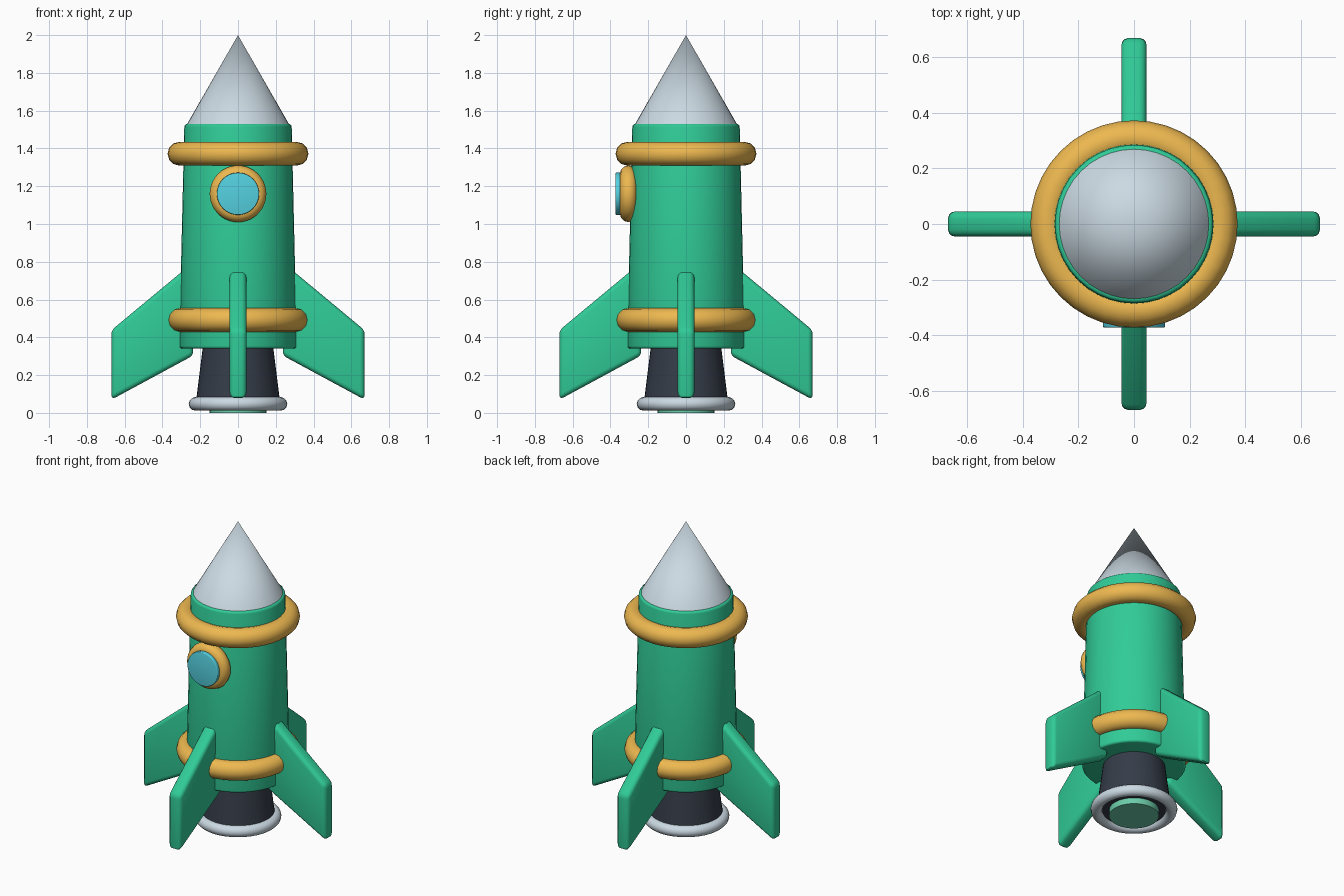
import bpy, bmesh, math
from mathutils import Matrix

if "Cube" in bpy.data.objects:
    bpy.data.objects.remove(bpy.data.objects["Cube"])


def material(name, rgb):
    m = bpy.data.materials.new(name)
    m.diffuse_color = (*rgb, 1)
    m.use_nodes = True
    m.node_tree.nodes["Principled BSDF"].inputs["Base Color"].default_value = m.diffuse_color
    return m


GREEN = material("green", (0.03, 0.60, 0.31))
GOLD = material("gold", (0.85, 0.48, 0.08))
SILVER = material("silver", (0.60, 0.70, 0.77))
DARK = material("dark", (0.035, 0.045, 0.065))
GLASS = material("glass", (0.09, 0.64, 0.75))
MINT = material("mint", (0.15, 0.60, 0.40))


def finish(ob, name, mat, bevel=0.0):
    ob.name = name
    ob.data.materials.append(mat)
    bpy.context.view_layer.objects.active = ob
    ob.select_set(True)
    if bevel:
        mod = ob.modifiers.new("Bevel", 'BEVEL')
        mod.width, mod.segments = bevel, 3
        mod.limit_method, mod.angle_limit = 'ANGLE', math.radians(40)
        bpy.ops.object.modifier_apply(modifier=mod.name)
    bpy.ops.object.shade_smooth_by_angle(angle=math.radians(40))
    ob.select_set(False)
    return ob


def cone(name, r1, r2, z1, z2, mat, bevel=0.0):
    bpy.ops.mesh.primitive_cone_add(vertices=40, radius1=r1, radius2=r2, depth=z2 - z1,
                                    location=(0, 0, (z1 + z2) / 2))
    return finish(bpy.context.object, name, mat, bevel)


def ring(name, major, minor, loc, mat, rot=(0, 0, 0)):
    bpy.ops.mesh.primitive_torus_add(major_radius=major, minor_radius=minor, location=loc,
                                     rotation=rot, major_segments=40, minor_segments=12)
    return finish(bpy.context.object, name, mat)


# Hull and nose
cone("hull", 0.312, 0.284, 0.34, 1.53, GREEN, 0.015)
cone("nose_cone", 0.275, 0.0, 1.52, 2.0, SILVER)

# Gold bands
ring("upper_band", 0.31, 0.063, (0, 0, 1.372), GOLD)
ring("lower_band", 0.308, 0.063, (0, 0, 0.492), GOLD)

# Porthole on the front
ring("porthole_frame", 0.105, 0.045, (0, -0.305, 1.16), GOLD, (math.pi / 2, 0, 0))
bpy.ops.mesh.primitive_cylinder_add(vertices=40, radius=0.112, depth=0.025,
                                    location=(0, -0.3605, 1.16), rotation=(math.pi / 2, 0, 0))
finish(bpy.context.object, "porthole_glass", GLASS, 0.005)

# Engine nozzle, rim and glowing outlet
cone("nozzle", 0.225, 0.185, 0.04, 0.36, DARK)
ring("nozzle_rim", 0.225, 0.036, (0, 0, 0.048), SILVER)
cone("engine_outlet", 0.15, 0.15, 0.0, 0.06, MINT)

# Four swept fins: one profile, rotated about the hull
PROFILE = [(0.235, 0.305), (0.67, 0.07), (0.67, 0.438), (0.27, 0.77)]
for i, side in enumerate(("right", "back", "left", "front")):
    bm = bmesh.new()
    face = bm.faces.new([bm.verts.new((x, -0.045, z)) for x, z in PROFILE])
    ext = bmesh.ops.extrude_face_region(bm, geom=[face])
    bmesh.ops.translate(bm, vec=(0, 0.09, 0),
                        verts=[v for v in ext["geom"] if isinstance(v, bmesh.types.BMVert)])
    bmesh.ops.recalc_face_normals(bm, faces=bm.faces)
    bm.transform(Matrix.Rotation(i * math.pi / 2, 4, 'Z'))
    mesh = bpy.data.meshes.new(side + "_fin")
    bm.to_mesh(mesh)
    bm.free()
    fin = bpy.data.objects.new(side + "_fin", mesh)
    bpy.context.collection.objects.link(fin)
    finish(fin, side + "_fin", GREEN, 0.025)
